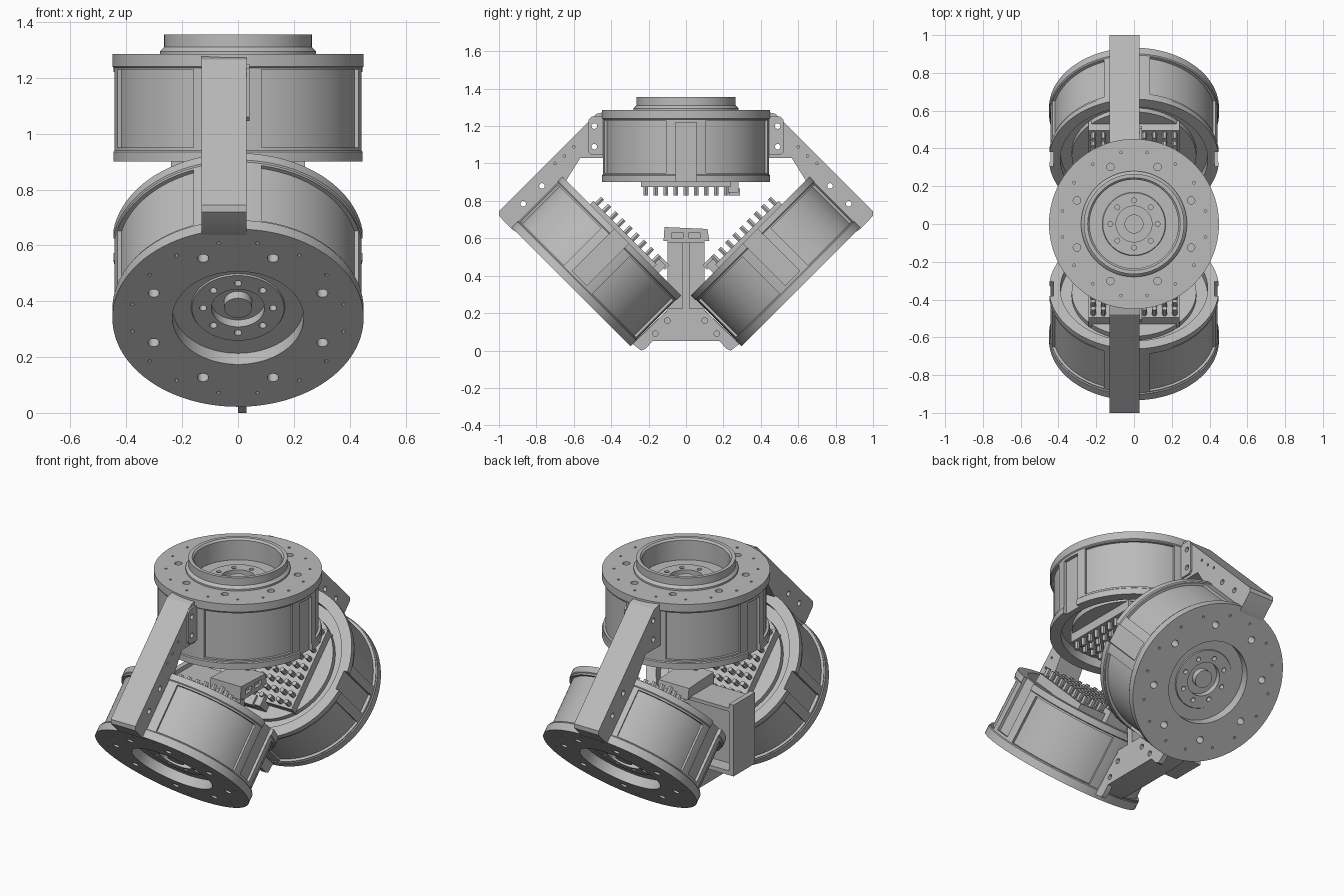
import bpy, bmesh
from math import sin, cos, pi, radians
from mathutils import Matrix, Vector

cube = bpy.data.objects.get("Cube")
if cube:
    bpy.data.objects.remove(cube)

metal = bpy.data.materials.new("plain grey metal")
metal.use_nodes = True
metal.diffuse_color = (0.5, 0.5, 0.5, 1)
metal.node_tree.nodes["Principled BSDF"].inputs["Base Color"].default_value = (0.5, 0.5, 0.5, 1)


# Helpers: flat outlines, prisms and lathed solids
def circle(cx, cy, r, n=20):
    return [(cx + r * cos(2 * pi * i / n), cy + r * sin(2 * pi * i / n)) for i in range(n)]


def rect(x0, x1, y0, y1):
    return [(x0, y0), (x1, y0), (x1, y1), (x0, y1)]


def sector(a0, a1, r0, r1, n=24):
    angles = [radians(a0 + (a1 - a0) * i / n) for i in range(n + 1)]
    return ([(r0 * cos(a), r0 * sin(a)) for a in angles]
            + [(r1 * cos(a), r1 * sin(a)) for a in reversed(angles)])


def prism(bm, outline, lo, hi, along_x=False):
    """Extrude an outline along z, or a (y, z) outline along x."""
    def place(u, v, w):
        return (w, u, v) if along_x else (u, v, w)
    low = [bm.verts.new(place(u, v, lo)) for u, v in outline]
    high = [bm.verts.new(place(u, v, hi)) for u, v in outline]
    bm.faces.new(low)
    bm.faces.new(high)
    for i in range(len(low)):
        j = (i + 1) % len(low)
        bm.faces.new((low[i], low[j], high[j], high[i]))


def lathe(bm, profile, closed=False, steps=96):
    verts = [bm.verts.new((r, 0, z)) for r, z in profile]
    edges = [bm.edges.new(p) for p in zip(verts, verts[1:])]
    if closed:
        edges.append(bm.edges.new((verts[-1], verts[0])))
    bmesh.ops.spin(bm, geom=verts + edges, cent=(0, 0, 0), axis=(0, 0, 1),
                   angle=2 * pi, steps=steps)
    bmesh.ops.remove_doubles(bm, verts=bm.verts, dist=0.0005)


def add_object(name, mesh, matrix=Matrix()):
    ob = bpy.data.objects.new(name, mesh)
    bpy.context.collection.objects.link(ob)
    ob.matrix_world = matrix
    return ob


def to_mesh(name, bm):
    bmesh.ops.recalc_face_normals(bm, faces=bm.faces)
    mesh = bpy.data.meshes.new(name)
    bm.to_mesh(mesh)
    bm.free()
    mesh.materials.append(metal)
    return mesh


def finish(name, bm, cut=None):
    """Turn a bmesh into a shaded object, minus an optional cutter."""
    ob = add_object(name, to_mesh(name, bm))
    if cut:
        cutter = add_object("cutter", to_mesh("cutter", cut))
        cutter.hide_render = True
        mod = ob.modifiers.new("cut", "BOOLEAN")
        mod.operation, mod.solver, mod.object = "DIFFERENCE", "EXACT", cutter
        dg = bpy.context.evaluated_depsgraph_get()
        mesh = bpy.data.meshes.new_from_object(ob.evaluated_get(dg))
        ob.modifiers.clear()
        ob.data = mesh
        bpy.data.objects.remove(cutter)
    bpy.ops.object.select_all(action="DESELECT")
    ob.select_set(True)
    bpy.context.view_layer.objects.active = ob
    bpy.ops.object.shade_smooth_by_angle(angle=radians(30))
    return ob


# Drum housing: outer face at local z = 0, back towards -z
drum = bmesh.new()
lathe(drum, [(0, -.05), (.05, -.05), (.05, -.085), (.095, -.085), (.095, -.05),
             (.165, -.05), (.168, -.056), (.235, -.056), (.235, 0), (.45, 0),
             (.45, -.045), (.445, -.05), (.445, -.345), (.45, -.35), (.45, -.385),
             (.39, -.385), (.39, -.33), (0, -.33)])
cut = bmesh.new()
# Shallow side windows, mounting slots and bolt holes
for a0, a1 in ((14, 79), (111, 166), (194, 249), (281, 346)):
    prism(cut, sector(a0, a1, .43, .55), -.335, -.055)
for x0, x1 in ((.425, .5), (-.5, -.425)):
    prism(cut, rect(x0, x1, -.055, .055), -.4, -.065)
for k in range(8):
    a = radians(22.5 + 45 * k)
    prism(cut, circle(.327 * cos(a), .327 * sin(a), .02), -.06, .02)
    b = radians(45 * k)
    prism(cut, circle(.125 * cos(b), .125 * sin(b), .013), -.08, -.03)
    for off in (-10.3, 10.3):
        c = b + radians(off)
        prism(cut, circle(.385 * cos(c), .385 * sin(c), .007, 10), -.035, .02)
top_drum = finish("top_drum", drum, cut)

# Heat sink with a grid of pins on the drum back
sink = bmesh.new()
prism(sink, circle(0, 0, .33, 64), -.36, -.32)
prism(sink, rect(-.24, .24, -.24, .24), -.41, -.34)
for i in range(9):
    for j in range(9):
        prism(sink, circle((i - 4) * .054, (j - 4) * .054, .014, 6), -.455, -.4)
top_sink = finish("top_heat_sink", sink)

# Cable socket at one edge of the heat sink
socket = bmesh.new()
prism(socket, rect(-.07, .07, .21, .28), -.44, -.34)
prism(socket, rect(-.03, .03, .23, .29), -.455, -.42)
top_socket = finish("top_cable_socket", socket)

# Place the three drum assemblies
placements = {"top": (Vector((0, 0, 1.285)), 0, 1),
              "front": (Vector((0, -.615, .34)), 135, -1),
              "back": (Vector((0, .615, .34)), -135, 1)}
for side, (loc, tilt, flip) in placements.items():
    m = Matrix.Translation(loc) @ Matrix.Rotation(radians(tilt), 4, "X")
    turned = m if flip > 0 else m @ Matrix.Rotation(pi, 4, "Z")
    for part, ob, mat in (("drum", top_drum, m), ("heat_sink", top_sink, m),
                          ("cable_socket", top_socket, turned)):
        if side == "top":
            ob.matrix_world = mat
        else:
            add_object(side + "_" + part, ob.data, mat)

# Raised collar on the top drum
collar = bmesh.new()
lathe(collar, [(.235, 1.27), (.235, 1.345), (.245, 1.355), (.265, 1.355),
               (.265, 1.31), (.28, 1.295), (.28, 1.27)], closed=True)
finish("top_collar", collar)

# Slanted arms joining the top drum to each side drum
for name, s in (("front_arm", 1), ("back_arm", -1)):
    def flip(points):
        return [(s * y, z) for y, z in points]
    arm, holes = bmesh.new(), bmesh.new()
    prism(arm, flip([(-1, .745), (-1, .72), (-.932, .65), (-.912, .637), (-.64, .91),
                     (-.565, 1.03), (-.42, 1.03), (-.42, 1.28), (-.48, 1.265),
                     (-.51, 1.235)]), -.13, .03, True)
    for y, z in ((-.77, .88), (-.87, .785), (-.49, 1.2), (-.49, 1.09)):
        prism(holes, circle(s * y, z, .015), -.2, .1, True)
    for y, z in ((-.6, 1.09), (-.65, 1.04), (-.7, 1.0)):
        prism(holes, circle(s * y, z, .007, 10), 0, .1, True)
    finish(name, arm, holes)
    # Tab plate bolted beside the arm's upper end
    tab, holes = bmesh.new(), bmesh.new()
    prism(tab, flip([(-.52, 1.06), (-.505, 1.045), (-.43, 1.045), (-.43, 1.25),
                     (-.505, 1.25), (-.52, 1.235)]), .03, .042, True)
    for z in (1.09, 1.2):
        prism(holes, circle(s * -.49, z, .015), 0, .1, True)
    finish(name + "_tab", tab, holes)

# Lower bridge between the two side drums
bridge, holes = bmesh.new(), bmesh.new()
prism(bridge, [(-.2, .05), (.2, .05), (.265, .06), (.09, .225), (-.09, .225),
               (-.265, .06)], -.13, .0, True)
finish("lower_bridge", bridge)
plate = bmesh.new()
prism(plate, [(-.285, .035), (-.24, 0), (-.215, .01), (-.18, .05), (.18, .05),
              (.215, .01), (.24, 0), (.285, .035), (.09, .225), (-.09, .225)], 0, .03, True)
for s in (1, -1):
    for y, z in ((.165, .09), (.1, .16)):
        prism(holes, circle(s * y, z, .015), -.1, .1, True)
finish("lower_bridge_plate", plate, holes)

# Column: rear plate, web and foot carrying the sensor
column = bmesh.new()
prism(column, rect(-.1, .1, .2, .62), -.38, -.35, True)
prism(column, rect(-.018, .018, .2, .59), -.36, .03, True)
prism(column, rect(-.1, .1, .575, .595), -.36, .1, True)
prism(column, rect(-.1, .1, .2, .225), -.36, .03, True)
finish("column", column)

# Sensor box with two sockets in its side
sensor, holes = bmesh.new(), bmesh.new()
prism(sensor, [(-.12, .585), (.125, .585), (.115, .65), (-.115, .66)], -.1, .1, True)
for y in (-.045, .045):
    prism(holes, rect(y - .03, y + .03, .6, .63), .08, .15, True)
finish("sensor_box", sensor, holes)
